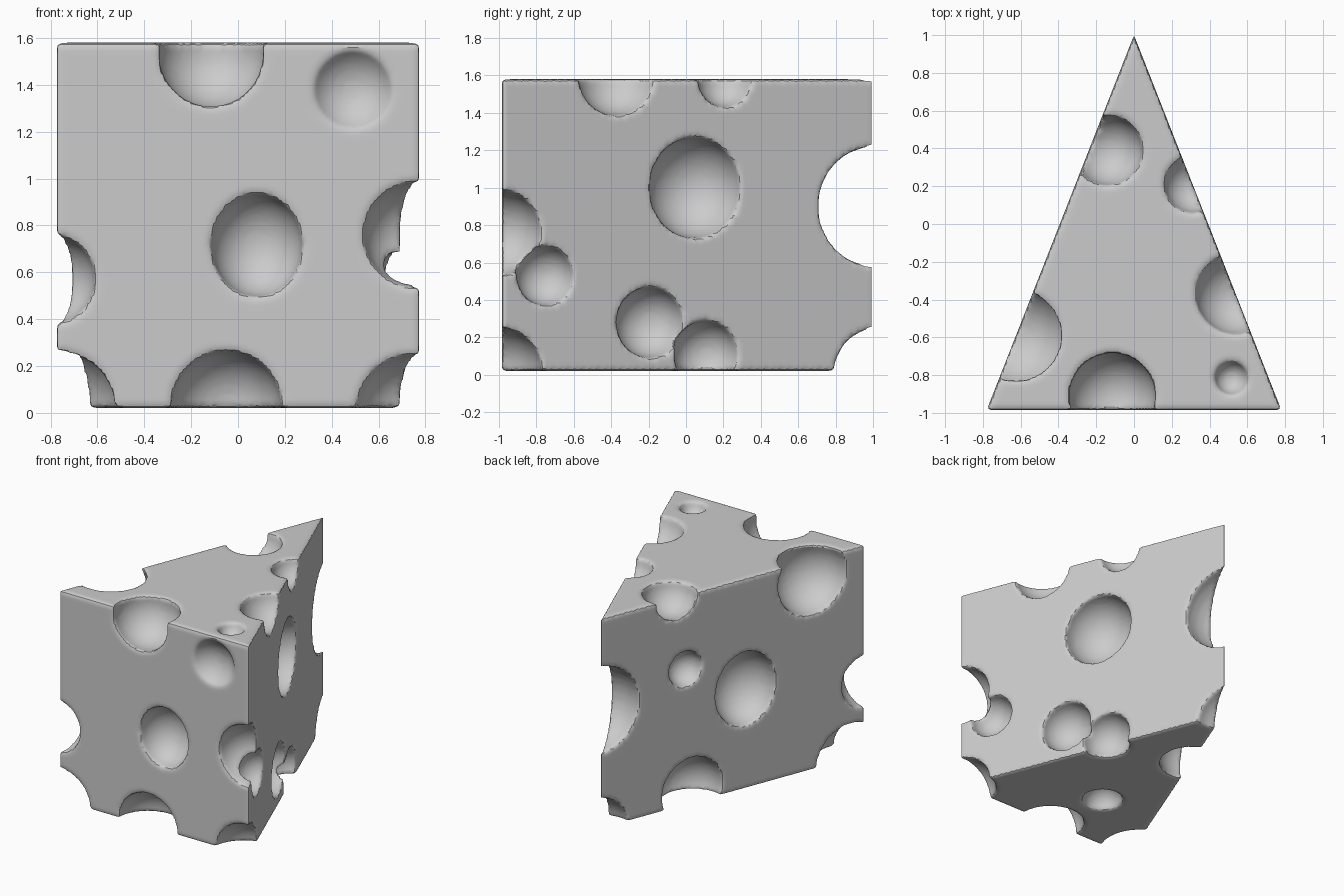
import bpy, bmesh
from mathutils import Vector

if "Cube" in bpy.data.objects:
    bpy.data.objects.remove(bpy.data.objects["Cube"])

# Wedge block: triangular prism
bm = bmesh.new()
tri = [bm.verts.new((x, y, 0.02)) for x, y in ((-0.78, -0.985), (0.78, -0.985), (0, 1.0))]
base = bm.faces.new(tri)
up = bmesh.ops.extrude_face_region(bm, geom=[base])["geom"]
bmesh.ops.translate(bm, vec=(0, 0, 1.56), verts=[v for v in up if isinstance(v, bmesh.types.BMVert)])
bmesh.ops.recalc_face_normals(bm, faces=bm.faces)
mesh = bpy.data.meshes.new("cheese_wedge")
bm.to_mesh(mesh)
bm.free()
cheese = bpy.data.objects.new("cheese_wedge", mesh)
bpy.context.collection.objects.link(cheese)


def side(s, y, z, r, out=0.0, rz=None):
    """Hole centred on the slanted side s (+1 right, -1 left)."""
    x = 0.78 * (1 - y) / 1.985
    return (s * (x + out * 0.93), y + out * 0.366, z, r, rz or r)


def hole(x, y, z, r, rz=None):
    return (x, y, z, r, rz or r)


holes = [
    # front face
    hole(-0.115, -0.91, 1.53, 0.23),
    hole(0.08, -0.985, 0.715, 0.195, 0.22),
    hole(0.76, -0.99, 0.76, 0.225),
    hole(0.49, -1.09, 1.38, 0.20),
    hole(-0.80, -0.98, 0.57, 0.19),
    hole(-0.05, -0.98, 0.03, 0.235),
    # bottom front corners
    hole(0.745, -1.0, 0.01, 0.24),
    hole(-0.78, -0.86, 0.01, 0.28),
    # right face
    side(1, 0.05, 1.0, 0.26, 0, 0.27),
    side(1, -0.75, 0.53, 0.16),
    side(1, -0.19, 0.28, 0.19),
    side(1, 0.11, 0.11, 0.18),
    side(1, -0.37, 1.60, 0.215),
    side(1, 0.21, 1.58, 0.15),
    # left face
    side(-1, -0.59, 1.44, 0.27),
    side(-1, 0.36, 1.03, 0.13),
    side(-1, -0.09, 0.76, 0.24, 0, 0.27),
    side(-1, 0.31, 0.12, 0.24),
    # top and bottom
    hole(-0.14, 0.39, 1.58, 0.185),
    hole(0.515, -0.815, 1.58, 0.088),
    hole(-0.12, -0.49, 0.02, 0.14),
    # back edge notches
    hole(0, 1.01, 0.9, 0.32),
    hole(0, 1.03, 0.0, 0.25),
]

# Carve the holes
bpy.context.view_layer.objects.active = cheese
for i, (x, y, z, r, rz) in enumerate(holes):
    bpy.ops.mesh.primitive_uv_sphere_add(segments=32, ring_count=16, radius=1, location=(x, y, z))
    cutter = bpy.context.object
    cutter.name = "hole_cutter"
    cutter.scale = (r, r, rz)
    cutter.rotation_euler = (0.13 * i, 0.07 * i, 0) if r == rz else (0, 0, 0)
    cutter.hide_render = True
    mod = cheese.modifiers.new("carve", "BOOLEAN")
    mod.operation = "DIFFERENCE"
    mod.solver = "EXACT"
    mod.object = cutter
    bpy.context.view_layer.objects.active = cheese
    bpy.ops.object.modifier_apply(modifier=mod.name)
    bpy.data.objects.remove(cutter, do_unlink=True)

# Soften the carved rims
remesh = cheese.modifiers.new("remesh", "REMESH")
remesh.mode = "VOXEL"
remesh.voxel_size = 0.016
soft = cheese.modifiers.new("soften", "SMOOTH")
soft.factor = 0.5
soft.iterations = 4
for m in ("remesh", "soften"):
    bpy.ops.object.modifier_apply(modifier=m)
cheese.select_set(True)
bpy.ops.object.shade_smooth_by_angle()
